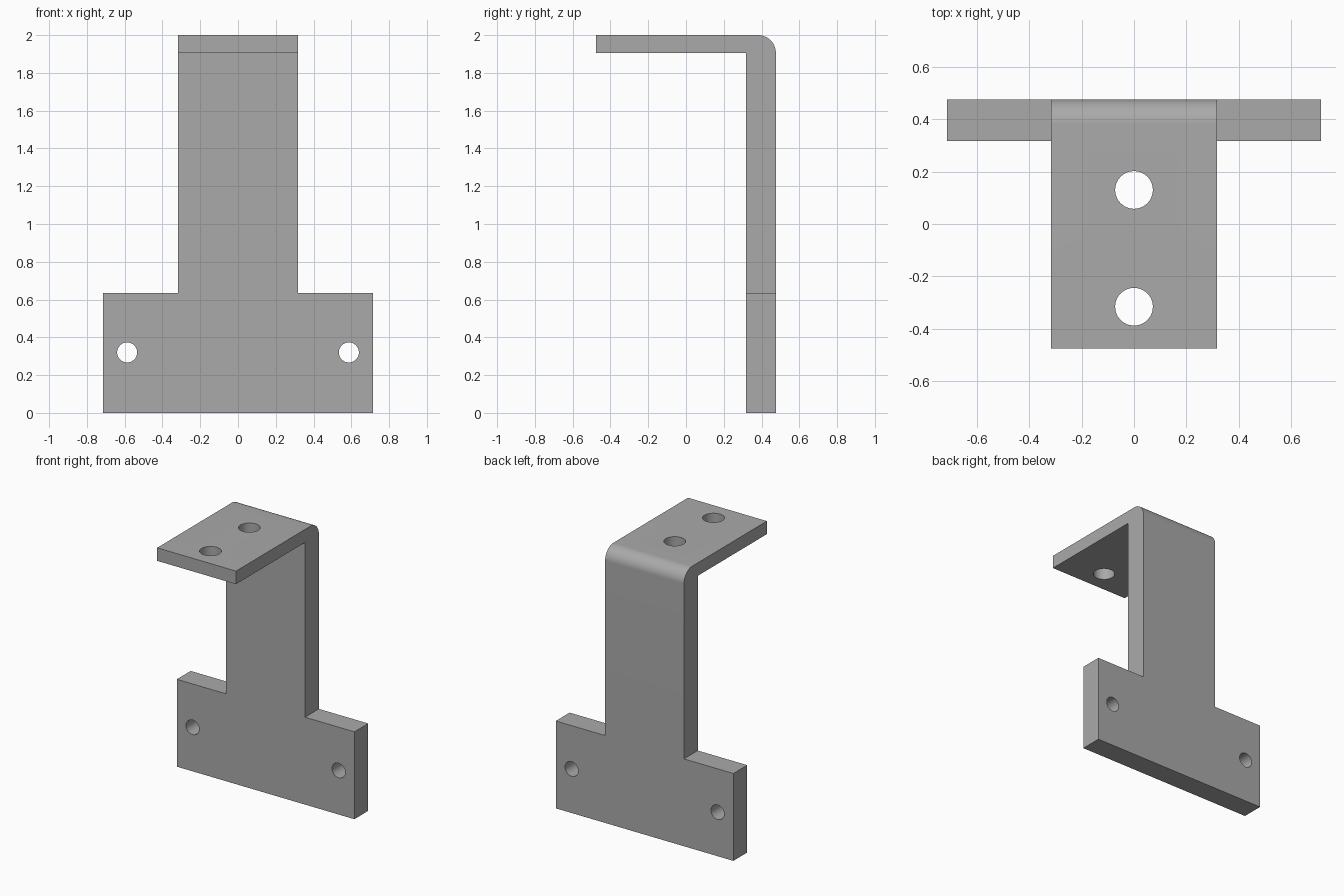
import bpy
import bmesh
from math import cos, sin, pi, radians
from mathutils import Matrix, Vector

cube = bpy.data.objects.get("Cube")
if cube:
    bpy.data.objects.remove(cube, do_unlink=True)

# Main dimensions
BASE_HALF, STEM_HALF = 0.714, 0.317
BASE_TOP, HEIGHT = 0.635, 2.0
FRONT, INNER, BACK = -0.476, 0.317, 0.476
SHELF_Z, BEND = 1.905, 0.095

grey = bpy.data.materials.new("plain grey")
grey.use_nodes = True
colour = (0.4, 0.4, 0.4, 1)
grey.diffuse_color = colour
grey.node_tree.nodes["Principled BSDF"].inputs["Base Color"].default_value = colour


def make_object(name, bm):
    bmesh.ops.recalc_face_normals(bm, faces=bm.faces)
    mesh = bpy.data.meshes.new(name)
    bm.to_mesh(mesh)
    bm.free()
    mesh.materials.append(grey)
    obj = bpy.data.objects.new(name, mesh)
    bpy.context.collection.objects.link(obj)
    return obj


def cylinder(name, centre, radius, axis):
    bm = bmesh.new()
    turn = Matrix.Rotation(pi / 2, 4, "X") if axis == "Y" else Matrix()
    bmesh.ops.create_cone(bm, cap_ends=True, segments=48, radius1=radius,
                          radius2=radius, depth=0.6,
                          matrix=Matrix.Translation(centre) @ turn)
    return make_object(name, bm)


def box(name, low, high):
    low, high = Vector(low), Vector(high)
    bm = bmesh.new()
    bmesh.ops.create_cube(bm, size=1, matrix=Matrix.Translation((low + high) / 2)
                          @ Matrix.Diagonal((*(high - low), 1)))
    return make_object(name, bm)


# Bent side profile, extruded across the full width
steps = 16
bend = [(BACK - BEND + BEND * cos(a), HEIGHT - BEND + BEND * sin(a))
        for a in (pi / 2 * i / steps for i in range(steps + 1))]
profile = [(INNER, 0), (BACK, 0), *bend, (FRONT, HEIGHT), (FRONT, SHELF_Z), (INNER, SHELF_Z)]
bm = bmesh.new()
face = bm.faces.new([bm.verts.new((-BASE_HALF, y, z)) for y, z in profile])
extruded = bmesh.ops.extrude_face_region(bm, geom=[face])["geom"]
bmesh.ops.translate(bm, vec=(2 * BASE_HALF, 0, 0),
                    verts=[v for v in extruded if isinstance(v, bmesh.types.BMVert)])
bracket = make_object("mounting_bracket", bm)

# Side notches and base screw holes, mirrored left and right
cutters = []
for side, label in ((-1, "right"), (1, "left")):
    near, far = sorted((side * STEM_HALF, side))
    cutters.append(box(label + "_notch_cutter", (near, -1, BASE_TOP), (far, 1, HEIGHT + 1)))
    cutters.append(cylinder(label + "_base_hole_cutter",
                            (side * 0.587, (INNER + BACK) / 2, 0.32), 0.053, "Y"))

# Shelf holes
for label, y in (("back", 0.13), ("front", -0.316)):
    cutters.append(cylinder(label + "_shelf_hole_cutter", (0, y, SHELF_Z), 0.072, "Z"))

bpy.ops.object.select_all(action="DESELECT")
bpy.context.view_layer.objects.active = bracket
bracket.select_set(True)
for cutter in cutters:
    cutter.hide_render = True
    cut = bracket.modifiers.new(cutter.name, "BOOLEAN")
    cut.operation = "DIFFERENCE"
    cut.solver = "EXACT"
    cut.object = cutter
    bpy.ops.object.modifier_apply(modifier=cut.name)
    bpy.data.objects.remove(cutter, do_unlink=True)

bpy.ops.object.shade_smooth_by_angle(angle=radians(30))
